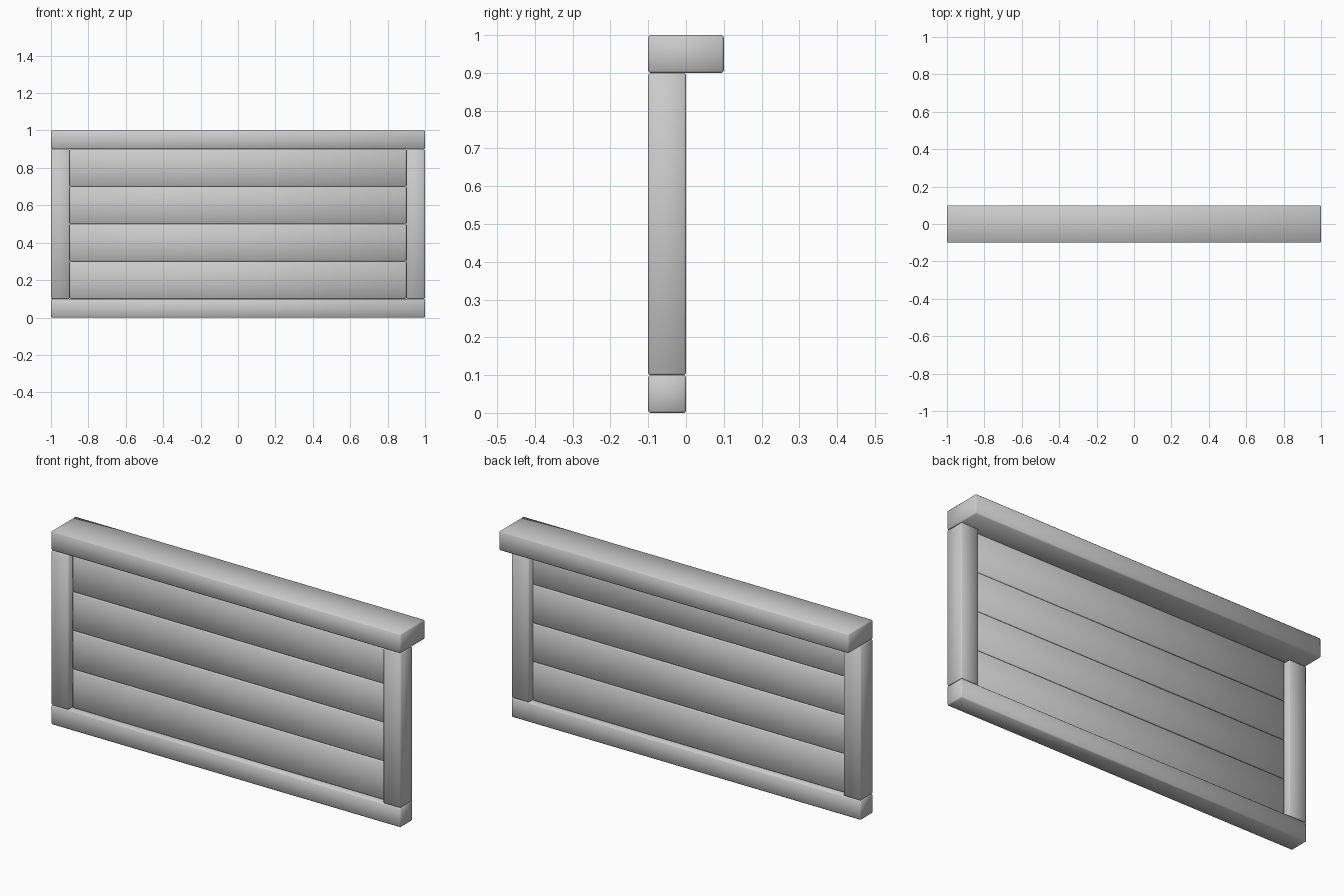
import bpy

if "Cube" in bpy.data.objects:
    bpy.data.objects.remove(bpy.data.objects["Cube"])

BEVEL = 0.005


def board(name, x, y, z):
    """Box spanning the given (min, max) ranges, with softened edges."""
    bpy.ops.mesh.primitive_cube_add(size=1, location=[sum(r) / 2 for r in (x, y, z)])
    ob = bpy.context.object
    ob.name = name
    ob.scale = [r[1] - r[0] for r in (x, y, z)]
    bpy.ops.object.transform_apply(location=False, rotation=False, scale=True)
    mod = ob.modifiers.new("soft_edges", "BEVEL")
    mod.width = BEVEL
    mod.segments = 1
    bpy.ops.object.shade_smooth()
    return ob


# Wide cap rail, overhanging towards the back
board("top_rail", (-1, 1), (-0.1, 0.1), (0.9, 1.0))

# Bottom rail
board("bottom_rail", (-1, 1), (-0.1, 0), (0, 0.1))

# End posts
board("left_post", (-1, -0.9), (-0.1, 0), (0.1, 0.9))
board("right_post", (0.9, 1), (-0.1, 0), (0.1, 0.9))

# Four recessed planks
for i in range(4):
    z = 0.1 + 0.2 * i
    board(f"plank_{i + 1}", (-0.9, 0.9), (-0.07, -0.03), (z, z + 0.2))
